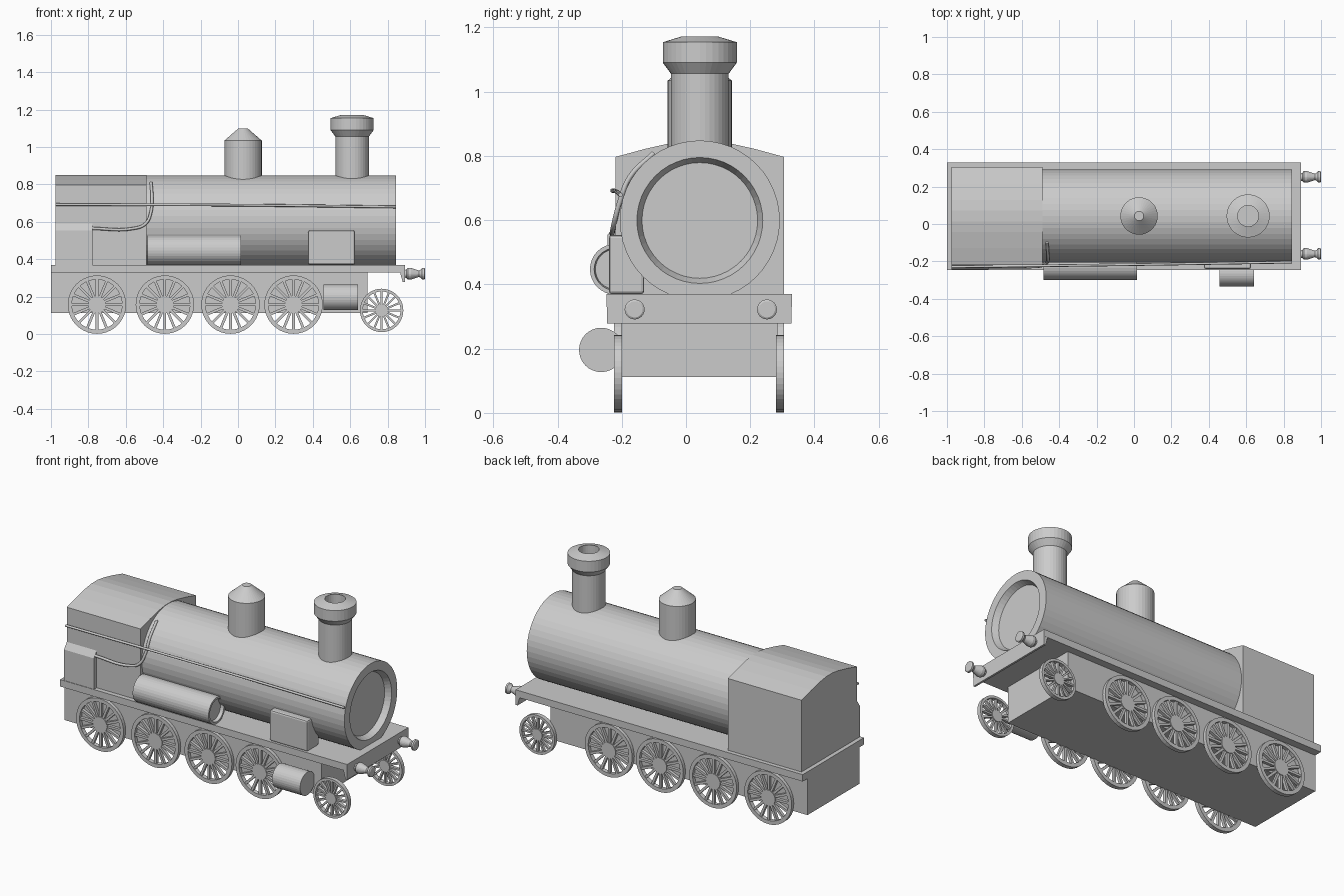
import bpy, bmesh
from math import sin, cos, pi
from mathutils import Matrix, Vector

if "Cube" in bpy.data.objects:
    bpy.data.objects.remove(bpy.data.objects["Cube"])

CY = 0.043  # centre plane of the locomotive body


def make(name, bm):
    bmesh.ops.recalc_face_normals(bm, faces=bm.faces)
    me = bpy.data.meshes.new(name)
    bm.to_mesh(me)
    bm.free()
    ob = bpy.data.objects.new(name, me)
    bpy.context.collection.objects.link(ob)
    return ob


def add_box(bm, lo, hi, mat=Matrix()):
    lo, hi = Vector(lo), Vector(hi)
    size = Matrix.Diagonal((*(hi - lo), 1))
    bmesh.ops.create_cube(bm, size=1, matrix=mat @ Matrix.Translation((lo + hi) / 2) @ size)


def box(name, lo, hi, bevel=0):
    bm = bmesh.new()
    add_box(bm, lo, hi)
    if bevel:
        bmesh.ops.bevel(bm, geom=bm.edges[:], offset=bevel, segments=2, affect='EDGES', profile=0.5)
    return make(name, bm)


def prism(name, pts, axis, a, b):
    """Extrude a 2D outline along x (points are y,z) or y (points are x,z)."""
    bm = bmesh.new()
    place = (lambda p, t: (t, p[0], p[1])) if axis == 'X' else (lambda p, t: (p[0], t, p[1]))
    va, vb = ([bm.verts.new(place(p, t)) for p in pts] for t in (a, b))
    bm.faces.new(va)
    bm.faces.new(vb)
    for i in range(len(pts)):
        j = (i + 1) % len(pts)
        bm.faces.new((va[i], va[j], vb[j], vb[i]))
    return make(name, bm)


def add_lathe(bm, profile, axis, centre, n, closed=False):
    """Revolve (radius, height) points about an axis; ends are capped unless closed."""
    rings = []
    for r, h in profile:
        ring = []
        for i in range(n):
            c, s = r * cos(2 * pi * i / n), r * sin(2 * pi * i / n)
            p = {'X': (h, c, s), 'Y': (c, h, s), 'Z': (c, s, h)}[axis]
            ring.append(bm.verts.new(Vector(p) + Vector(centre)))
        rings.append(ring)
    pairs = list(zip(rings, rings[1:] + rings[:1])) if closed else list(zip(rings, rings[1:]))
    for a, b in pairs:
        for i in range(n):
            j = (i + 1) % n
            bm.faces.new((a[i], a[j], b[j], b[i]))
    if not closed:
        bm.faces.new(rings[0])
        bm.faces.new(rings[-1])


def lathe(name, profile, axis, centre, n=40):
    bm = bmesh.new()
    add_lathe(bm, profile, axis, centre, n)
    return make(name, bm)


def tube(name, pts, r):
    cu = bpy.data.curves.new(name, 'CURVE')
    cu.dimensions = '3D'
    cu.bevel_depth, cu.bevel_resolution = r, 2
    cu.resolution_u = 6
    cu.use_fill_caps = True
    sp = cu.splines.new('BEZIER')
    sp.bezier_points.add(len(pts) - 1)
    for bp, p in zip(sp.bezier_points, pts):
        bp.co = p
        bp.handle_left_type = bp.handle_right_type = 'AUTO'
    ob = bpy.data.objects.new(name, cu)
    bpy.context.collection.objects.link(ob)
    return ob


def wheel(name, x, y, z, r, hub, rim, spokes=16):
    w = 0.0125
    c = (x, y, z)
    bm = bmesh.new()
    add_lathe(bm, [(r, -w), (r, w), (r - rim, w), (r - rim, -w)], 'Y', c, 40, closed=True)
    add_lathe(bm, [(hub, -w), (hub, w)], 'Y', c, 24)
    for i in range(spokes):
        m = Matrix.Translation(c) @ Matrix.Rotation(2 * pi * i / spokes, 4, 'Y')
        add_box(bm, (hub * 0.9, -0.009, -r * 0.045), (r - rim * 0.8, 0.009, r * 0.045), m)
    return make(name, bm)


# Chassis and footplate
box("frame", (-1.0, -0.203, 0.118), (0.692, 0.285, 0.34))
box("footplate", (-1.0, -0.247, 0.335), (0.892, 0.33, 0.376))
prism("buffer_beam", [(0.865, 0.34), (0.88, 0.285), (0.892, 0.285), (0.892, 0.374)],
      'Y', -0.246, 0.329)

# Boiler with a recessed front
lathe("boiler", [(0.249, -0.5), (0.249, 0.845), (0.196, 0.845), (0.18, 0.81)],
      'X', (0, CY, 0.605), 48)

# Cab with a gently arched roof
half = [(0.262, 0.376), (0.262, 0.803), (0.17, 0.828), (0.085, 0.847), (0.03, 0.855)]
outline = [(CY + y, z) for y, z in half] + [(CY - y, z) for y, z in reversed(half)]
prism("cab", outline, 'X', -0.975, -0.49)

# Chimney and steam dome
lathe("chimney", [(0.09, 0.8), (0.09, 1.062), (0.115, 1.096), (0.115, 1.16),
                  (0.056, 1.178), (0.056, 1.1)], 'Z', (0.61, CY, 0), 36)
lathe("steam_dome", [(0.1, 0.8), (0.1, 1.04), (0.025, 1.105)], 'Z', (0.027, CY, 0), 36)

# Side reservoir, piston cylinder and side boxes
lathe("reservoir", [(0.062, -0.465), (0.066, -0.485), (0.079, -0.485), (0.079, 0.015),
                    (0.066, 0.015), (0.062, -0.005)], 'X', (0, -0.22, 0.453), 32)
lathe("piston_cylinder", [(0.069, 0.457), (0.069, 0.642)], 'X', (0, -0.264, 0.202), 32)
box("valve_box", (0.375, -0.24, 0.376), (0.625, -0.13, 0.56), 0.01)
prism("rear_tool_box", [(-0.244, 0.376), (-0.244, 0.56), (-0.218, 0.598), (-0.2, 0.598),
                        (-0.2, 0.376)], 'X', -0.975, -0.778)

# Handrail and steam pipe
tube("handrail", [(-0.975, -0.229, 0.698), (0, -0.217, 0.695), (0.845, -0.204, 0.685)], 0.007)
tube("steam_pipe", [(-0.78, -0.229, 0.57), (-0.56, -0.229, 0.57), (-0.495, -0.224, 0.595),
                    (-0.465, -0.207, 0.66), (-0.46, -0.175, 0.74), (-0.465, -0.1, 0.815)], 0.008)

# Buffers
for side, y in (("near", -0.16), ("far", 0.252)):
    lathe("buffer_" + side, [(0.02, 0.885), (0.022, 0.9), (0.031, 0.908), (0.031, 0.925),
                             (0.017, 0.967), (0.02, 0.975), (0.031, 0.985), (0.031, 0.996),
                             (0.025, 1.0)], 'X', (0, y, 0.328), 24)

# Driving wheels and leading wheels on both sides
for side, y in (("near", -0.211), ("far", 0.293)):
    for i, x in enumerate((-0.754, -0.391, -0.04, 0.297)):
        wheel(f"driving_wheel_{side}_{i + 1}", x, y, 0.163, 0.156, 0.047, 0.022)
    wheel("leading_wheel_" + side, 0.768, y, 0.115 + 0.017, 0.116, 0.034, 0.015)
for ob in bpy.data.objects:
    ob.location.z -= 0.006
